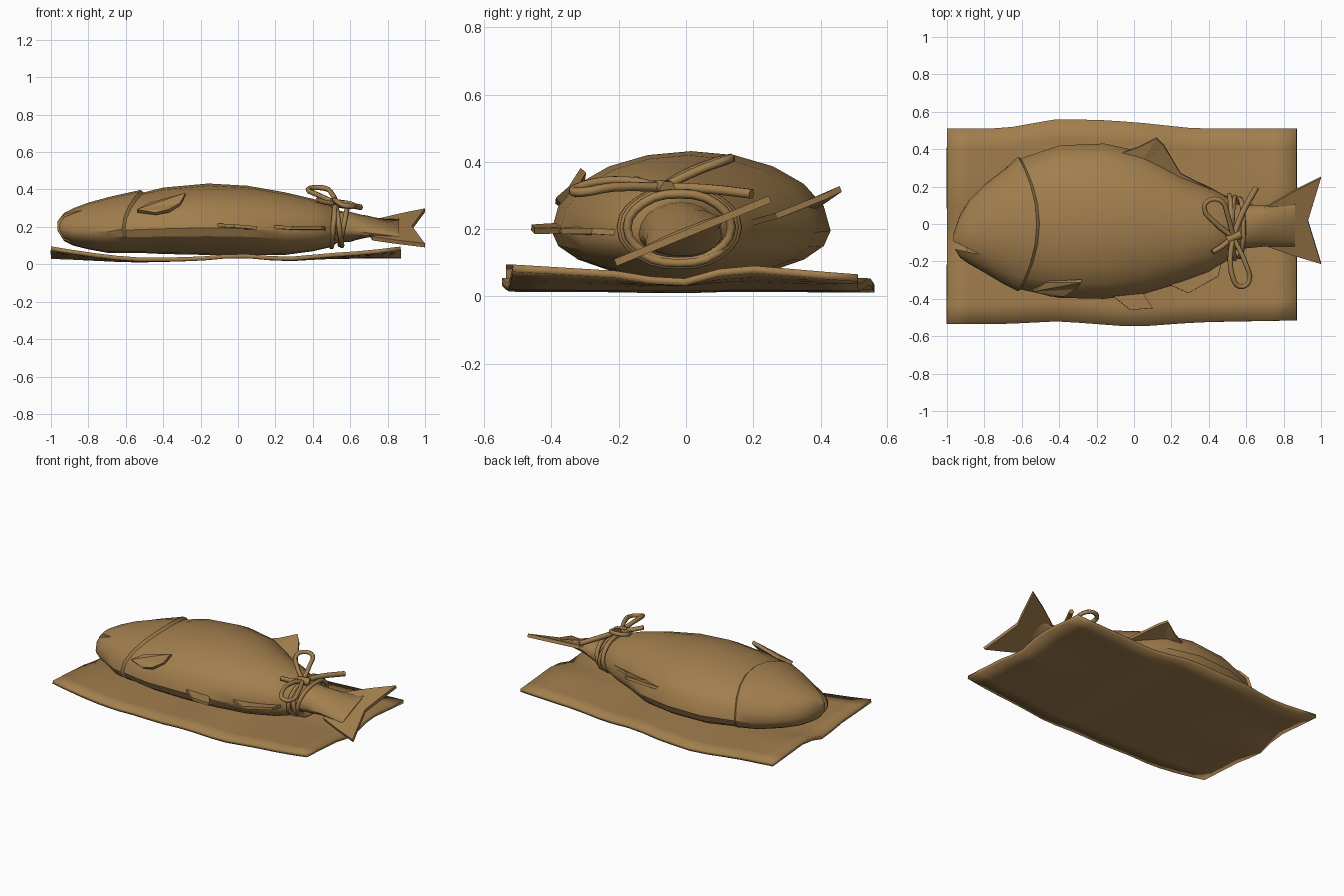
import bpy, bmesh, math
from mathutils import Vector

if "Cube" in bpy.data.objects:
    bpy.data.objects.remove(bpy.data.objects["Cube"])

brown = bpy.data.materials.new("brown")
brown.diffuse_color = (0.36, 0.21, 0.075, 1)
brown.use_nodes = True
brown.node_tree.nodes["Principled BSDF"].inputs["Base Color"].default_value = brown.diffuse_color


def finish(name, bm, angle=30):
    bmesh.ops.recalc_face_normals(bm, faces=bm.faces)
    me = bpy.data.meshes.new(name)
    bm.to_mesh(me)
    bm.free()
    ob = bpy.data.objects.new(name, me)
    bpy.context.collection.objects.link(ob)
    me.materials.append(brown)
    bpy.ops.object.select_all(action='DESELECT')
    ob.select_set(True)
    bpy.context.view_layer.objects.active = ob
    if angle:
        bpy.ops.object.shade_smooth_by_angle(angle=math.radians(angle))
    return ob


def interp(table, v):
    if v <= table[0][0]:
        return table[0][1]
    for (a, p), (b, q) in zip(table, table[1:]):
        if v <= b:
            return p + (q - p) * (v - a) / (b - a)
    return table[-1][1]


# crumpled wrapping sheet
BACK = [(-1, .51), (-.7, .51), (-.42, .56), (-.2, .557), (0, .545), (.33, .51), (.87, .51)]
FRONT = [(-1, -.535), (-.7, -.535), (-.4, -.52), (0, -.55), (.35, -.525), (.87, -.515)]
END = [(-.53, .085), (-.2, .065), (-.03, .035), (.15, .085), (.5, .055)]
MID = [(-1, .03), (-.57, .016), (-.2, .03), (0, .048), (.25, .025), (.5, .04), (.87, .04)]
bm = bmesh.new()
NX, NY = 16, 10
grid = []
for i in range(NX + 1):
    x = -1 + 1.87 * i / NX
    lo, hi = interp(FRONT, x), interp(BACK, x)
    row = []
    for j in range(NY + 1):
        y = lo + (hi - lo) * j / NY
        t = min(1, abs(x + .065) / .935) ** 3
        z = interp(MID, x) * (1 - t) + interp(END, y) * t
        row.append(bm.verts.new((x, y, z)))
    grid.append(row)
for i in range(NX):
    for j in range(NY):
        bm.faces.new((grid[i][j], grid[i + 1][j], grid[i + 1][j + 1], grid[i][j + 1]))
sheet = finish("wrapping_sheet", bm, 20)
m = sheet.modifiers.new("thickness", 'SOLIDIFY')
m.thickness = 0.022
m.offset = 0

# fish body: x, y min, y max, z bottom, z top, gill bend, tilt
RINGS = [(-.965, -.12, -.05, .18, .23, 0, 0), (-.93, -.18, .05, .125, .275, 0, 0),
         (-.88, -.215, .13, .1, .30, 0, 0), (-.8, -.26, .21, .08, .33, 0, 0),
         (-.69, -.325, .295, .06, .36, 0, 0), (-.52, -.36, .36, .06, .398, .1, 0),
         (-.505, -.35, .35, .06, .384, .1, 0), (-.4, -.395, .42, .055, .41, 0, 0),
         (-.16, -.4, .43, .05, .432, 0, 0), (.05, -.375, .385, .05, .42, 0, 0),
         (.25, -.315, .265, .05, .385, 0, 0), (.4, -.26, .2, .07, .35, 0, 0),
         (.49, -.2, .15, .09, .32, 0, 0), (.54, -.14, .11, .12, .285, 0, 0),
         (.6, -.13, .105, .12, .28, 0, 0), (.7, -.12, .1, .15, .255, 0, .2),
         (.86, -.12, .12, .19, .205, 0, .4)]
N = 20
bm = bmesh.new()
prev = None
for x, y0, y1, z0, z1, bend, tilt in RINGS:
    yc, hy, zc = (y0 + y1) / 2, (y1 - y0) / 2, z0 + .38 * (z1 - z0)
    ring = []
    for k in range(N):
        c, s = math.cos(math.tau * k / N), math.sin(math.tau * k / N)
        z = zc + s * ((z1 - zc) if s > 0 else (zc - z0)) + tilt * hy * c
        ring.append(bm.verts.new((x - bend * c * c, yc + hy * c, z)))
    if prev:
        for k in range(N):
            n = (k + 1) % N
            bm.faces.new((prev[k], prev[n], ring[n], ring[k]))
    else:
        bm.faces.new(ring)
    prev = ring
bm.faces.new(prev)
body = finish("fish_body", bm, 0)

# mouth slit cut into the snout
bm = bmesh.new()
wedge = [(-1.0, -.075), (-.83, -.16), (-1.0, -.125)]
lo = [bm.verts.new((x, y, .12)) for x, y in wedge]
hi = [bm.verts.new((x, y, .5)) for x, y in wedge]
bm.faces.new(lo)
bm.faces.new(hi)
for k in range(3):
    bm.faces.new((lo[k], lo[(k + 1) % 3], hi[(k + 1) % 3], hi[k]))
cutter = finish("mouth_cutter", bm, 0)
cutter.hide_render = True
m = body.modifiers.new("mouth", 'BOOLEAN')
m.operation = 'DIFFERENCE'
m.object = cutter
bpy.ops.object.select_all(action='DESELECT')
body.select_set(True)
bpy.context.view_layer.objects.active = body
bpy.ops.object.modifier_apply(modifier="mouth")
bpy.data.objects.remove(cutter)
bpy.ops.object.shade_smooth_by_angle(angle=math.radians(30))


# fins: thin plates
def fin(name, pts, thick=.018):
    bm = bmesh.new()
    vs = [bm.verts.new(p) for p in pts]
    for k in range(1, len(vs) - 1):
        bm.faces.new((vs[0], vs[k], vs[k + 1]))
    ob = finish(name, bm, 0)
    m = ob.modifiers.new("thickness", 'SOLIDIFY')
    m.thickness = thick
    m.offset = 0


fin("dorsal_fin", [(.02, .3, .25), (-.1, .37, .26), (.02, .41, .285), (.12, .46, .32),
                   (.16, .42, .3), (.25, .27, .24), (.52, .13, .2)])
fin("pelvic_fin", [(0, -.33, .2), (-.12, -.38, .21), (-.02, -.46, .205), (.1, -.45, .195),
                   (.05, -.38, .195)])
fin("anal_fin", [(.3, -.24, .19), (.18, -.32, .2), (.29, -.37, .195), (.45, -.28, .195),
                 (.47, -.2, .19)])
fin("pectoral_fin", [(-.54, -.355, .285), (-.47, -.31, .32), (-.28, -.305, .375),
                     (-.31, -.34, .32), (-.37, -.38, .285), (-.44, -.38, .27)], .022)


def tail_z(y):
    return .195 + (y - .02) * .41


fin("tail_fin", [(x, y, tail_z(y)) for x, y in
                 [(.93, .02), (1, .25), (.86, .18), (.72, .1), (.68, 0), (.72, -.12),
                  (.85, -.165), (1, -.21)]], .022)


# string: round tubes along paths
def cord(name, pts, closed=False, r=.014):
    cu = bpy.data.curves.new(name, 'CURVE')
    cu.dimensions = '3D'
    cu.bevel_depth = r
    cu.bevel_resolution = 1
    cu.resolution_u = 3
    cu.use_fill_caps = True
    sp = cu.splines.new('BEZIER')
    sp.bezier_points.add(len(pts) - 1)
    for b, p in zip(sp.bezier_points, pts):
        b.co = p
        b.handle_left_type = b.handle_right_type = 'AUTO'
    sp.use_cyclic_u = closed
    ob = bpy.data.objects.new(name, cu)
    bpy.context.collection.objects.link(ob)
    cu.materials.append(brown)


for i, (x, lean) in enumerate([(.51, .01), (.54, -.015), (.565, .02)]):
    r = 1.12 - .06 * i
    cord("string_wrap_%d" % (i + 1),
         [(x + lean * math.sin(a * math.tau / 8),
           -.02 + .155 * r * math.cos(a * math.tau / 8),
           .205 + .1 * r * math.sin(a * math.tau / 8)) for a in range(8)], True)
K = (.53, -.07, .325)
cord("bow_loop_back", [K, (.43, .01, .37), (.375, .09, .40), (.41, .13, .41), (.47, .12, .405),
                       (.5, .05, .38), K])
cord("bow_loop_front", [K, (.515, -.18, .345), (.53, -.29, .335), (.565, -.335, .315),
                        (.615, -.31, .31), (.6, -.22, .325), K])
cord("string_end_back", [K, (.58, .06, .32), (.655, .195, .305)], r=.016)
cord("string_end_front", [K, (.47, -.12, .33), (.42, -.15, .345)])
cord("bow_knot", [(.5, -.085, .325), K, (.57, -.055, .32)], r=.025)
